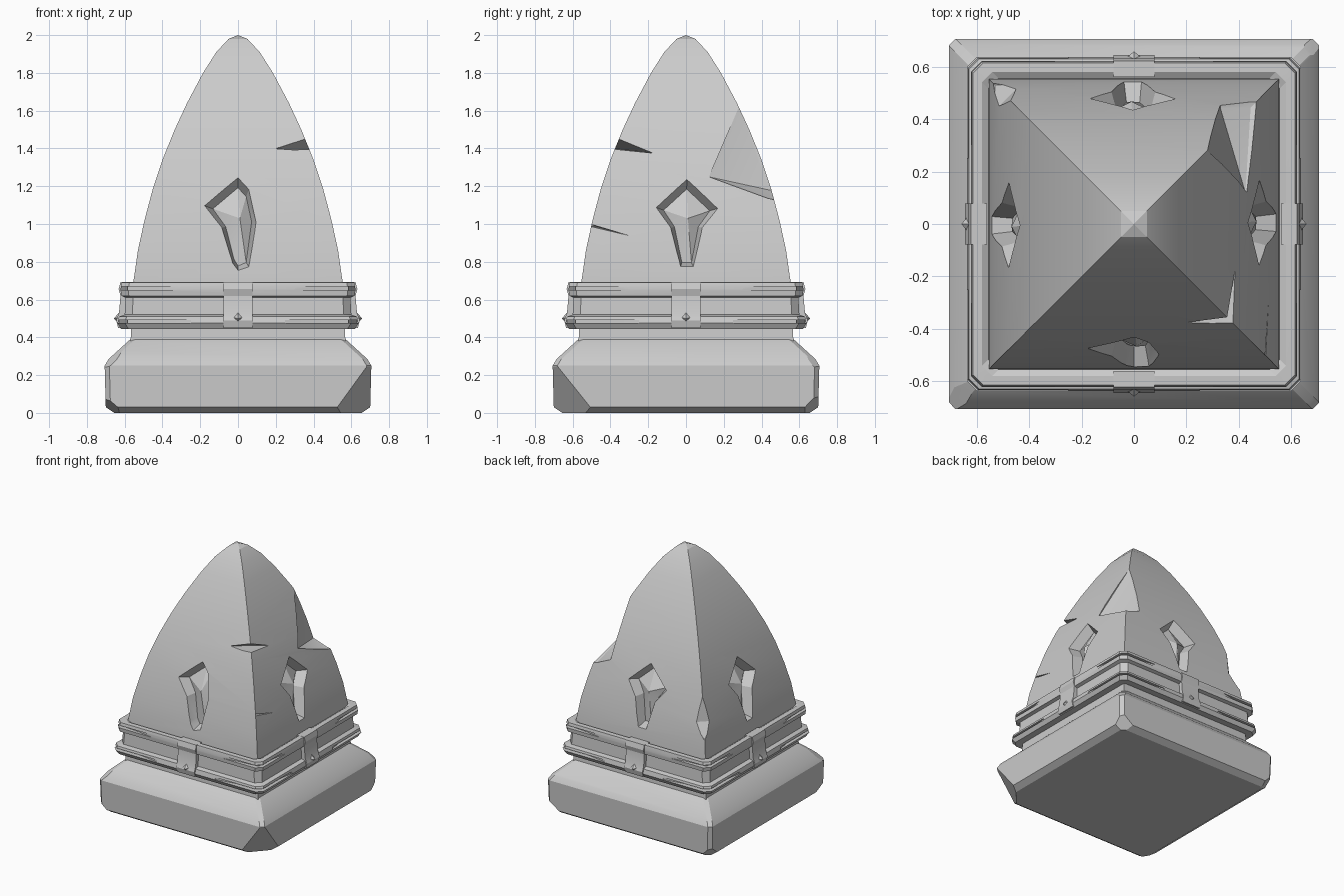
import bpy, bmesh
from math import pi
from mathutils import Vector, Matrix

if "Cube" in bpy.data.objects:
    bpy.data.objects.remove(bpy.data.objects["Cube"])

SPIRE = [(.57, .36), (.565, .45), (.553, .70), (.53, .86), (.495, 1.02), (.45, 1.19),
         (.40, 1.34), (.335, 1.50), (.27, 1.64), (.185, 1.80), (.115, 1.91), (.05, 1.98), (.0, 2.0)]


def finish(bm, name):
    bmesh.ops.recalc_face_normals(bm, faces=bm.faces[:])
    me = bpy.data.meshes.new(name)
    bm.to_mesh(me)
    bm.free()
    ob = bpy.data.objects.new(name, me)
    bpy.context.collection.objects.link(ob)
    return ob


def square_ring(bm, h, z, c):
    """Square section of half width h, corners cut by c."""
    if c:
        pts = [(h - c, -h), (h, -h + c), (h, h - c), (h - c, h),
               (-h + c, h), (-h, h - c), (-h, -h + c), (-h + c, -h)]
    else:
        pts = [(h, -h), (h, h), (-h, h), (-h, -h)]
    return [bm.verts.new((x, y, z)) for x, y in pts]


def bridge(bm, a, b):
    n = len(a)
    for i in range(n):
        bm.faces.new((a[i], a[(i + 1) % n], b[(i + 1) % n], b[i]))


def fan(bm, ring, tip):
    for i in range(len(ring)):
        bm.faces.new((ring[i], ring[(i + 1) % len(ring)], tip))


def hull(points, name):
    bm = bmesh.new()
    for p in points:
        bm.verts.new(p)
    bmesh.ops.convex_hull(bm, input=bm.verts[:])
    return finish(bm, name)


def prism(outline, offset, name):
    bm = bmesh.new()
    a = [bm.verts.new(p) for p in outline]
    b = [bm.verts.new(Vector(p) + Vector(offset)) for p in outline]
    bm.faces.new(a)
    bm.faces.new(b)
    bridge(bm, a, b)
    return finish(bm, name)


def turn(ob, k):
    ob.data.transform(Matrix.Rotation(k * pi / 2, 4, 'Z'))
    return ob


def carve(target, cutters):
    for c in cutters:
        m = target.modifiers.new("cut", 'BOOLEAN')
        m.operation, m.solver, m.object = 'DIFFERENCE', 'EXACT', c
    bpy.context.view_layer.update()
    dg = bpy.context.evaluated_depsgraph_get()
    me = bpy.data.meshes.new_from_object(target.evaluated_get(dg))
    target.modifiers.clear()
    target.data = me
    for c in cutters:
        bpy.data.objects.remove(c)


def surf(z):
    for (h0, z0), (h1, z1) in zip(SPIRE, SPIRE[1:]):
        if z0 <= z <= z1:
            return h0 + (h1 - h0) * (z - z0) / (z1 - z0)


# Spire: square section with curved profile
bm = bmesh.new()
rings = [square_ring(bm, h, z, 0) for h, z in SPIRE[:-1]]
bm.faces.new(rings[0])
for a, b in zip(rings, rings[1:]):
    bridge(bm, a, b)
fan(bm, rings[-1], bm.verts.new((0, 0, 2.0)))
spire = finish(bm, "spire")

# Kite shaped recesses, each leaving a raised faceted centre
KITE = [(.005, 1.245), (.175, 1.085), (.09, .98), (.04, .77), (-.03, .77), (-.085, .98), (-.165, 1.09)]
FRONT = [(0, 1.255), (.06, 1.19), (.10, 1.01), (.06, .77), (0, .75), (-.03, .79), (-.09, .98), (-.185, 1.10)]


def recess_cutter(outline):
    bm = bmesh.new()
    cx, cz = 0, 1.03
    rings = []
    for s, d in ((1.0, .015), (.72, -.075)):
        ring = []
        for x, z in outline:
            z2 = cz + (z - cz) * (s if s == 1 or z > cz else .9)
            ring.append(bm.verts.new((cx + (x - cx) * s, -(surf(z2) + d), z2)))
        rings.append(ring)
    bridge(bm, *rings)
    fan(bm, rings[0], bm.verts.new((cx, -.62, cz)))
    fan(bm, rings[1], bm.verts.new((.01, -(surf(cz) - .025), cz)))
    return finish(bm, "recess_cutter")


cuts = [turn(recess_cutter(KITE if k else FRONT), k) for k in range(4)]
# Cracks and chips along the spire corners
cuts += [
    hull([(.19, -.385, 1.40), (.39, -.17, 1.375), (.6, -.6, 1.66), (.6, -.6, 1.43),
          (.2, -.6, 1.41), (.6, -.17, 1.39)], "corner_notch"),
    hull([(.28, .28, 1.62), (.425, .12, 1.25), (.33, .44, 1.18), (.445, .445, 1.13),
          (.8, .2, 1.25), (.3, .8, 1.2), (.6, .6, 1.12), (.6, .6, 1.6)], "corner_chip"),
    hull([(.52, -.27, .93), (.47, -.47, .985), (.6, -.6, 1.04), (.6, -.6, .99),
          (.6, -.3, .945), (.6, -.3, .925)], "side_crack"),
    hull([(-.47, .47, 1.12), (-.535, .43, .93), (-.43, .535, .93), (-.53, .53, .82),
          (-.7, .7, 1.1), (-.7, .7, .8), (-.7, .43, .93), (-.43, .7, .93)], "low_chip"),
]
carve(spire, cuts)

# Base block with sloped top
bm = bmesh.new()
rings = [square_ring(bm, h, z, .025) for h, z in
         ((.655, 0), (.70, .03), (.706, .25), (.685, .285), (.575, .385), (.55, .40))]
bm.faces.new(rings[0])
bm.faces.new(rings[-1])
for a, b in zip(rings, rings[1:]):
    bridge(bm, a, b)
# Broken base corners
for p, n in (((.62, -.62, .06), (1, -.9, -.75)), ((-.66, -.66, .03), (-1, -.6, -1.2)),
             ((.67, .67, .05), (.7, 1, -1)), ((-.67, .67, .04), (-1, .8, -1)),
             ((-.655, -.655, .29), (-.7, -.5, 1)), ((.67, .67, .28), (.8, .7, 1))):
    r = bmesh.ops.bisect_plane(bm, geom=bm.verts[:] + bm.edges[:] + bm.faces[:],
                               plane_co=p, plane_no=n, clear_outer=True)
    bmesh.ops.holes_fill(bm, edges=[e for e in bm.edges if e.is_boundary], sides=0)
base = finish(bm, "base")

# Band: grooved ring with two rims
bm = bmesh.new()
rings = [square_ring(bm, h, z, .04) for h, z in
         ((.55, .45), (.62, .445), (.638, .475), (.63, .51), (.60, .52), (.595, .61),
          (.618, .62), (.622, .655), (.615, .69), (.58, .692), (.545, .67))]
for a, b in zip(rings, rings[1:] + rings[:1]):
    bridge(bm, a, b)
band = finish(bm, "band")
# Slits that split the rims around each corner
SLIT = [(.25, -.70), (.25, -.63), (.42, -.60), (.585, -.585), (.60, -.42), (.63, -.25), (.70, -.25), (.70, -.70)]
carve(band, [turn(prism([(x, y, z) for x, y in SLIT], (0, 0, .018), "slit"), k)
             for z in (.475, .65) for k in range(4)])

# Clasps and studs at the middle of each side
CLASP = [(.56, .45), (.635, .45), (.645, .49), (.63, .53), (.622, .62), (.632, .655), (.622, .692), (.56, .692)]
parts = [spire, base, band]
for k, side in enumerate(("front", "right", "back", "left")):
    parts.append(turn(prism([(-.078, -y, z) for y, z in CLASP], (.156, 0, 0), side + "_clasp"), k))
    parts.append(turn(hull([(-.035, -.63, .505), (.035, -.63, .505), (0, -.63, .47),
                            (0, -.63, .53), (0, -.658, .50)], side + "_stud"), k))

for ob in bpy.data.objects:
    ob.select_set(ob in parts)
bpy.context.view_layer.objects.active = spire
bpy.ops.object.shade_smooth_by_angle(angle=pi / 9)
